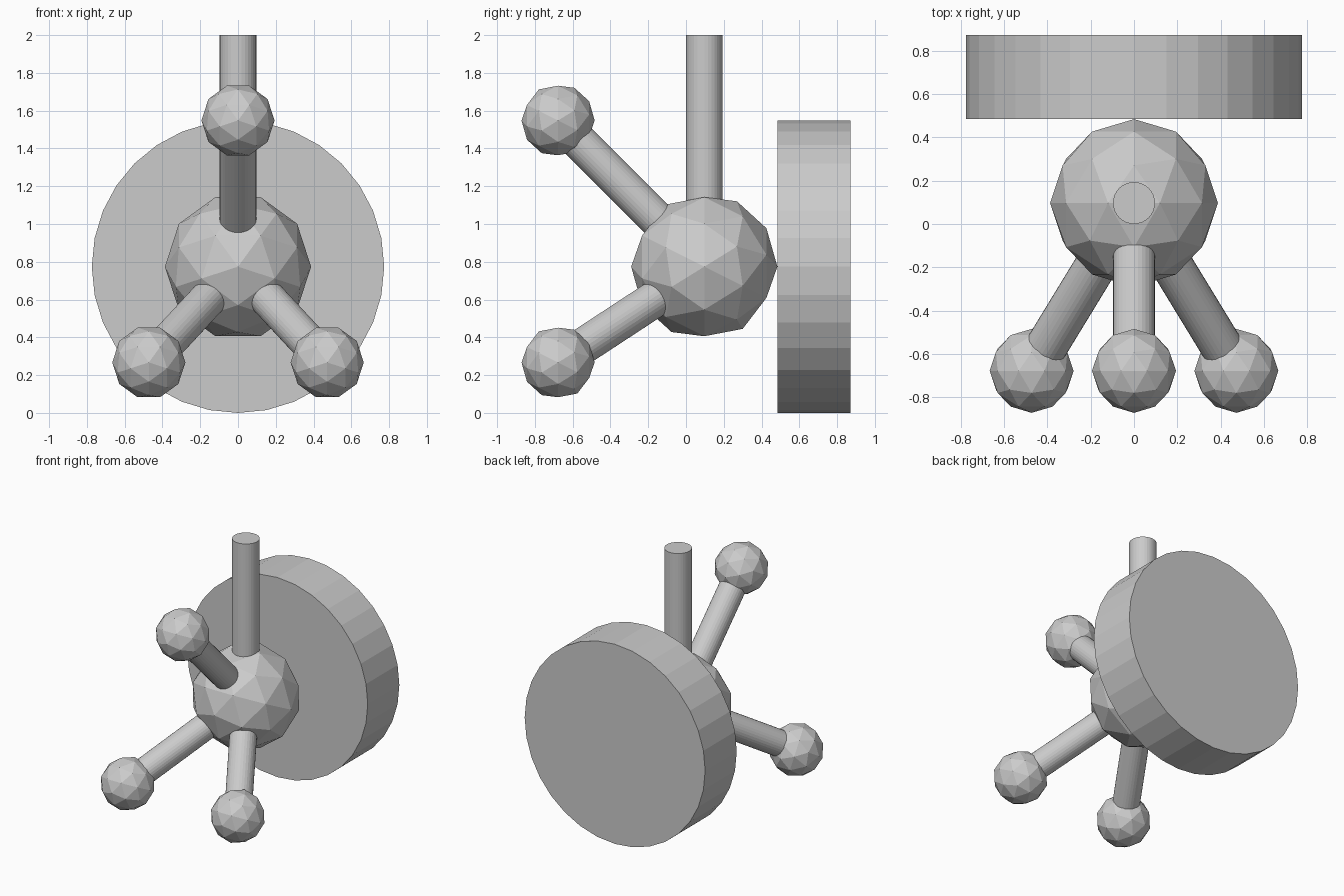
import bpy
from mathutils import Vector, Matrix

if "Cube" in bpy.data.objects:
    bpy.data.objects.remove(bpy.data.objects["Cube"])

U = 0.387                               # hub radius, the unit of every part
HUB = Vector((0, U / 4, 2 * U))         # hub centre
POLE_TO_Y = Matrix(((0, 1, 0), (0, 0, 1), (1, 0, 0))).to_euler()


def ball(name, centre, radius):
    bpy.ops.mesh.primitive_ico_sphere_add(subdivisions=2, radius=radius,
                                          location=centre, rotation=POLE_TO_Y)
    bpy.context.object.name = name


def rod(name, a, b, radius):
    d = b - a
    bpy.ops.mesh.primitive_cylinder_add(vertices=32, radius=radius, depth=d.length,
                                        location=(a + b) / 2,
                                        rotation=d.to_track_quat('Z', 'Y').to_euler())
    bpy.context.object.name = name


# Central hub
ball("hub", HUB, U)

# Large disc touching the back of the hub
rod("back_disc", HUB + Vector((0, U, 0)), HUB + Vector((0, 2 * U, 0)), 2 * U)

# Upright post
rod("post", HUB, Vector((0, HUB.y, 2.0)), U / 4)

# Three legs, each ending in a small ball
for side, x, z in (("top", 0, 2), ("left", -1.22, -1.31), ("right", 1.22, -1.31)):
    tip = HUB + U * Vector((x, -2, z))
    rod(side + "_leg", HUB, tip, U / 4)
    ball(side + "_foot", tip, U / 2)
